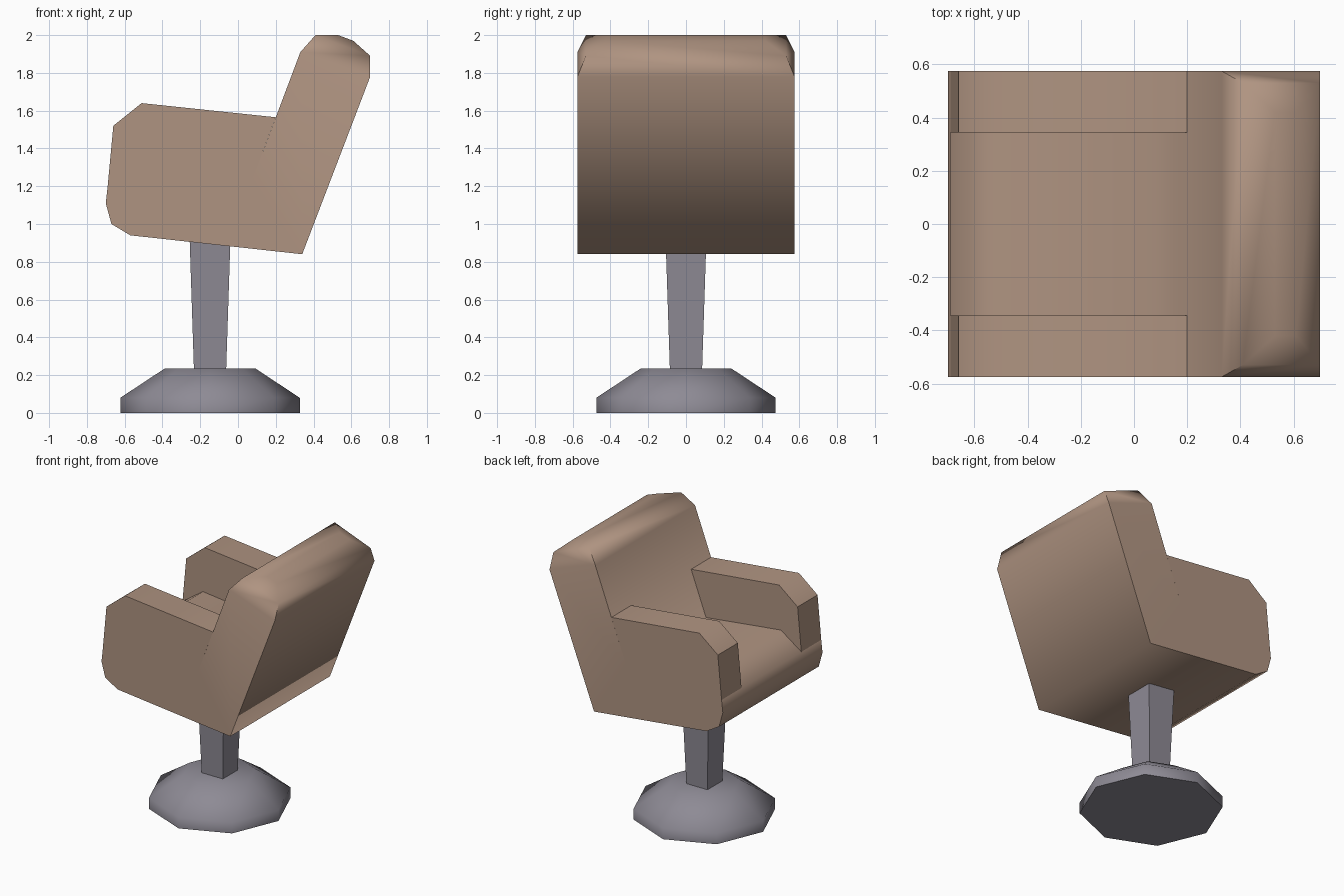
import bpy, bmesh, math

cube = bpy.data.objects.get("Cube")
if cube:
    bpy.data.objects.remove(cube, do_unlink=True)


def make_material(name, color):
    mat = bpy.data.materials.new(name)
    mat.use_nodes = True
    mat.diffuse_color = color
    mat.node_tree.nodes["Principled BSDF"].inputs["Base Color"].default_value = color
    return mat


tan = make_material("tan_upholstery", (0.43, 0.295, 0.22, 1))
grey = make_material("grey_metal", (0.27, 0.257, 0.30, 1))


def finish(bm, name, mat, angle, soft_length=None):
    """Smooth the mesh, keeping edges above the angle sharp; long cross edges may stay soft."""
    bmesh.ops.recalc_face_normals(bm, faces=bm.faces)
    for f in bm.faces:
        f.smooth = True
    for e in bm.edges:
        a, b = e.verts
        cross = soft_length and abs(a.co.y - b.co.y) > soft_length
        e.smooth = bool(cross) or e.calc_face_angle(0) < math.radians(angle)
    mesh = bpy.data.meshes.new(name)
    bm.to_mesh(mesh)
    bm.free()
    mesh.materials.append(mat)
    obj = bpy.data.objects.new(name, mesh)
    bpy.context.collection.objects.link(obj)
    return obj


def strip(bm, left, right):
    """Join two closed loops with quads."""
    n = len(left)
    for i in range(n):
        j = (i + 1) % n
        bm.faces.new((left[i], left[j], right[j], right[i]))


# Seat and backrest: side profile of (x, z, half width)
W, CHAMFER, CROWN = 0.575, 0.53, 0.42
profile = [
    (-0.57, 0.94, W), (-0.67, 1.00, W), (-0.70, 1.11, W), (-0.69, 1.20, W),
    (-0.525, 1.315, W), (0.08, 1.245, W), (0.33, 1.91, W),
    (0.41, 2.0, CHAMFER), (0.53, 2.0, CROWN), (0.61, 1.97, CROWN),
    (0.70, 1.89, CHAMFER), (0.70, 1.78, W), (0.34, 0.84, W),
]
bm = bmesh.new()
sides = [[bm.verts.new((x, s * w, z)) for x, z, w in profile] for s in (-1, 1)]
strip(bm, *sides)
for v in sides:
    bm.faces.new(v[:7] + v[11:])               # flat side
    bm.faces.new((v[6], v[7], v[10], v[11]))   # corner chamfer
    bm.faces.new(v[7:11])                      # crown end
finish(bm, "seat_and_backrest", tan, 47, 0.5)

# Armrests
arm = [(-0.69, 1.20), (-0.66, 1.52), (-0.51, 1.64),
       (0.20, 1.565), (0.08, 1.245), (-0.525, 1.315)]
for name, s in (("armrest_near", -1), ("armrest_far", 1)):
    bm = bmesh.new()
    inner, outer = [[bm.verts.new((x, s * y, z)) for x, z in arm] for y in (0.345, W)]
    strip(bm, inner, outer)
    bm.faces.new(inner)
    bm.faces.new(outer)
    finish(bm, name, tan, 45.5)


def turned(name, sides, rings, turn, angle):
    """Stack of regular polygons (radius, z) on the pedestal axis."""
    bm = bmesh.new()
    loops = []
    for r, z in rings:
        angles = [turn + math.tau * i / sides for i in range(sides)]
        loops.append([bm.verts.new((-0.148 + r * math.cos(a), r * math.sin(a), z)) for a in angles])
    for lower, upper in zip(loops, loops[1:]):
        strip(bm, lower, upper)
    bm.faces.new(loops[0])
    bm.faces.new(loops[-1])
    finish(bm, name, grey, angle)


# Pedestal foot and tapered square post
turned("pedestal_foot", 8, [(0.475, 0), (0.475, 0.08), (0.24, 0.235)], 0, 60)
root2 = math.sqrt(2)
turned("pedestal_post", 4, [(0.085 * root2, 0.22), (0.108 * root2, 0.92)], math.pi / 4, 30)
